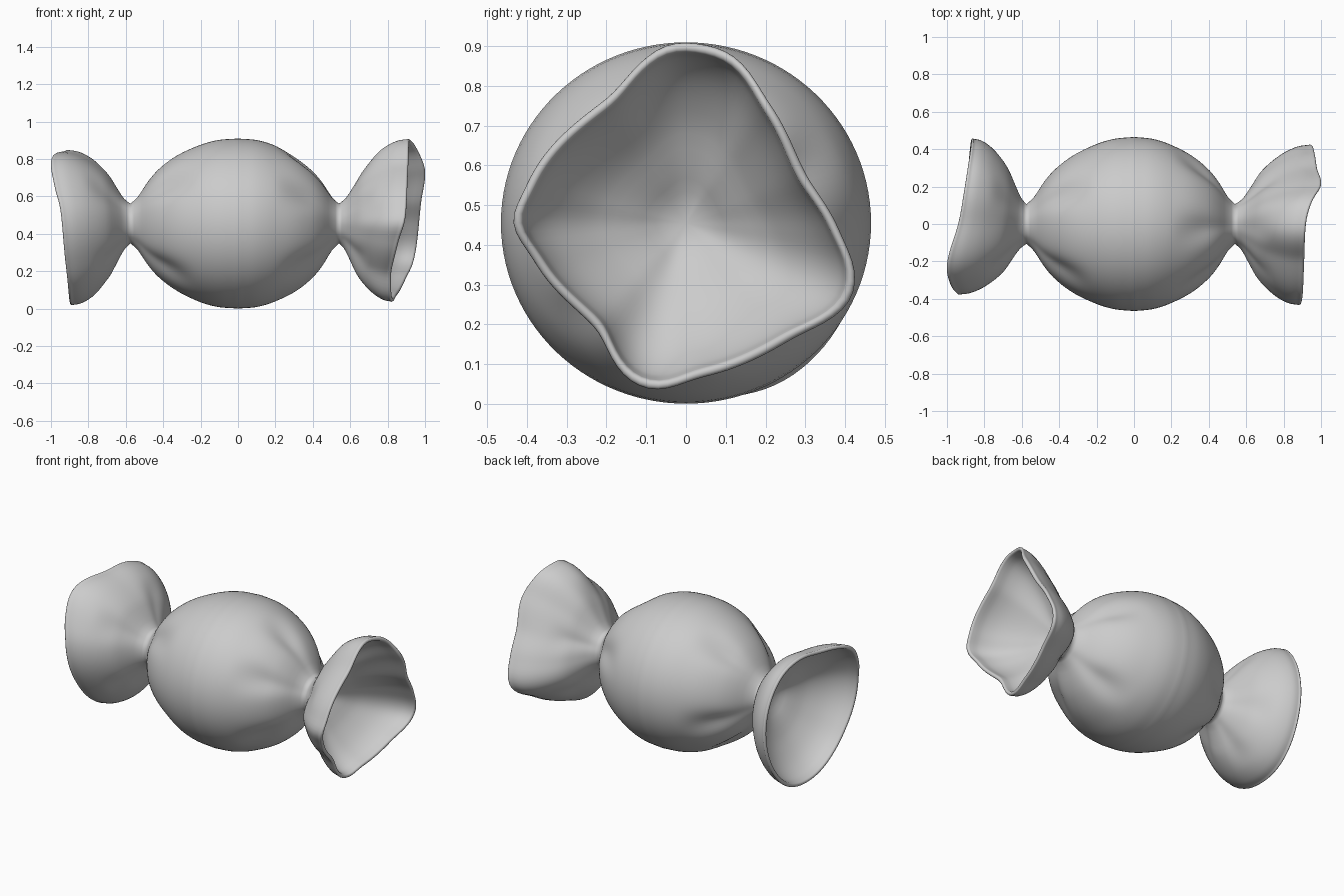
import bpy
import bmesh
from math import atan2, cos, exp, hypot, pi, radians, sin, tau

if "Cube" in bpy.data.objects:
    bpy.data.objects.remove(bpy.data.objects["Cube"], do_unlink=True)

SIDES = 112
CENTRE_Z = 0.455
NECK = 0.106
WALL = 0.024

# Rim outlines of the two twisted ends: y, height from the axis, distance along x
LEFT_RIM = [(-.05, .447, .915), (.04, .449, .925), (.12, .42, .95), (.21, .3, 1),
            (.3, .125, .98), (.39, -.03, .965), (.425, -.12, .955), (.41, -.2, .94),
            (.26, -.295, .9), (.04, -.388, .85), (-.08, -.42, .83),
            (-.15, -.39, .82), (-.23, -.262, .82), (-.385, -.09, .86),
            (-.437, .002, .89), (-.405, .085, .9), (-.2, .312, .91)]
RIGHT_RIM = [(-.375, .08, .95), (-.335, .2, .98), (-.22, .345, 1), (0, .385, .94),
             (.17, .39, .91), (.3, .34, .89), (.4, .22, .875), (.455, .05, .87),
             (.43, -.16, .875), (.24, -.4, .89), (0, -.43, .9),
             (-.2, -.33, .91), (-.31, -.19, .925)]

# Gathered creases around each twist, as angles about the axis
LEFT_CREASES = [25, 95, 152, 222, 300]
RIGHT_CREASES = [60, 140, 228, 285, 340]

# Radius profiles: fraction of the way along each section, fraction of the radius
BODY = [(0, .46), (.19, .45), (.37, .419), (.56, .362), (.74, .283),
        (.84, .219), (.93, .143), (1, NECK)]
FLARE = [(0, 0), (.1, .1), (.2, .28), (.34, .54), (.57, .81), (.8, .96), (1, 1)]


def hermite(points, x, channel=1):
    """Smooth curve through points that are sorted by their first value."""
    last = len(points) - 1
    i = next((k for k in range(last) if x <= points[k + 1][0]), last - 1)

    def slope(k):
        a, b = points[max(k - 1, 0)], points[min(k + 1, last)]
        return (b[channel] - a[channel]) / (b[0] - a[0])

    a, b = points[i], points[i + 1]
    h = b[0] - a[0]
    t = (x - a[0]) / h
    s = t * t * (3 - 2 * t)
    return (a[channel] * (1 - s) + b[channel] * s
            + h * t * (1 - t) * ((1 - t) * slope(i) - t * slope(i + 1)))


def polar_rim(outline):
    """Turn an outline into radius and reach sampled at even angles, softened."""
    polar = sorted((atan2(z, y) % tau, hypot(y, z), x) for y, z, x in outline)
    wrapped = [(a + turn, r, x) for turn in (-tau, 0, tau) for a, r, x in polar]
    rim = [[hermite(wrapped, tau * i / SIDES, c) for c in (1, 2)]
           for i in range(SIDES)]
    return [[sum(rim[(i + k) % SIDES][c] for k in (-1, 0, 1)) / 3 for c in (0, 1)]
            for i in range(SIDES)]


def crease(angle, creases):
    """Narrow grooves at the crease angles, raised slightly in between."""
    depth = .25
    for c in creases:
        gap = (angle - radians(c) + pi) % tau - pi
        depth -= exp(-(gap / .22) ** 2)
    return depth


def place(x, radius, angle):
    return (x, radius * cos(angle), CENTRE_Z + radius * sin(angle))


def body_ring(t, side, neck_x, creases):
    ring = []
    for i in range(SIDES):
        a = tau * i / SIDES
        fold = .1 * sin(pi * min(1, max(0, (t - .35) / .72))) ** 2
        radius = hermite(BODY, t) * (1 + fold * crease(a, creases))
        radius *= 1 + .012 * cos(2 * a) * (1 - t)
        ring.append(place(side * neck_x * t, radius, a))
    return ring


def outer_ring(t, side, neck_x, rim, creases):
    ring = []
    for i, (reach_r, reach_x) in enumerate(rim):
        a = tau * i / SIDES
        fold = .08 * sin(pi * min(1, (t + .05) / .65)) ** 2
        radius = NECK + (reach_r - NECK) * hermite(FLARE, t)
        radius *= 1 + fold * crease(a, creases)
        ring.append(place(side * (neck_x + (reach_x - neck_x) * t), radius, a))
    return ring


def inner_ring(t, side, neck_x, rim):
    return [place(side * (neck_x + (x - neck_x) * t),
                  .04 + (r - WALL - .04) * hermite(FLARE, t), tau * i / SIDES)
            for i, (r, x) in enumerate(rim)]


def end_rings(side, neck_x, outline, creases):
    """Rings from the twist out to the rim, over its rounded lip and back inside."""
    rim = polar_rim(outline)
    rings = [outer_ring(k / 22, side, neck_x, rim, creases) for k in range(1, 22)]
    for k in range(7):
        turn = pi * k / 6
        rings.append([place(side * (x - WALL / 2 * (1 - sin(turn))),
                            r - WALL / 2 * (1 - cos(turn)), tau * i / SIDES)
                      for i, (r, x) in enumerate(rim)])
    rings += [inner_ring(k / 20, side, neck_x, rim) for k in range(18, 1, -1)]
    return rings


# One continuous wrapper: right end, body, left end
right_x, left_x = .575, .54
right = end_rings(-1, right_x, RIGHT_RIM, RIGHT_CREASES)
left = end_rings(1, left_x, LEFT_RIM, LEFT_CREASES)
body = [body_ring(k / 28, -1, right_x, RIGHT_CREASES) for k in range(28, 0, -1)]
body += [body_ring(k / 28, 1, left_x, LEFT_CREASES) for k in range(29)]
rings = right[::-1] + body + left

bm = bmesh.new()
loops = [[bm.verts.new(p) for p in ring] for ring in rings]
for a, b in zip(loops, loops[1:]):
    for i in range(SIDES):
        j = (i + 1) % SIDES
        bm.faces.new((a[i], a[j], b[j], b[i]))

# Close the bottom of each funnel
for loop, x in ((loops[0], -right_x), (loops[-1], left_x)):
    tip = bm.verts.new((x * 1.02, 0, CENTRE_Z))
    for i in range(SIDES):
        bm.faces.new((loop[i], loop[(i + 1) % SIDES], tip))
bmesh.ops.recalc_face_normals(bm, faces=bm.faces)

mesh = bpy.data.meshes.new("candy_wrapper")
bm.to_mesh(mesh)
bm.free()
wrapper = bpy.data.objects.new("candy_wrapper", mesh)
bpy.context.collection.objects.link(wrapper)

# Plain grey wrapper material
grey = bpy.data.materials.new("plain_grey")
grey.use_nodes = True
colour = (.6, .6, .6, 1)
grey.diffuse_color = colour
grey.node_tree.nodes["Principled BSDF"].inputs["Base Color"].default_value = colour
mesh.materials.append(grey)

bpy.ops.object.select_all(action="DESELECT")
wrapper.select_set(True)
bpy.context.view_layer.objects.active = wrapper
bpy.ops.object.shade_smooth()
